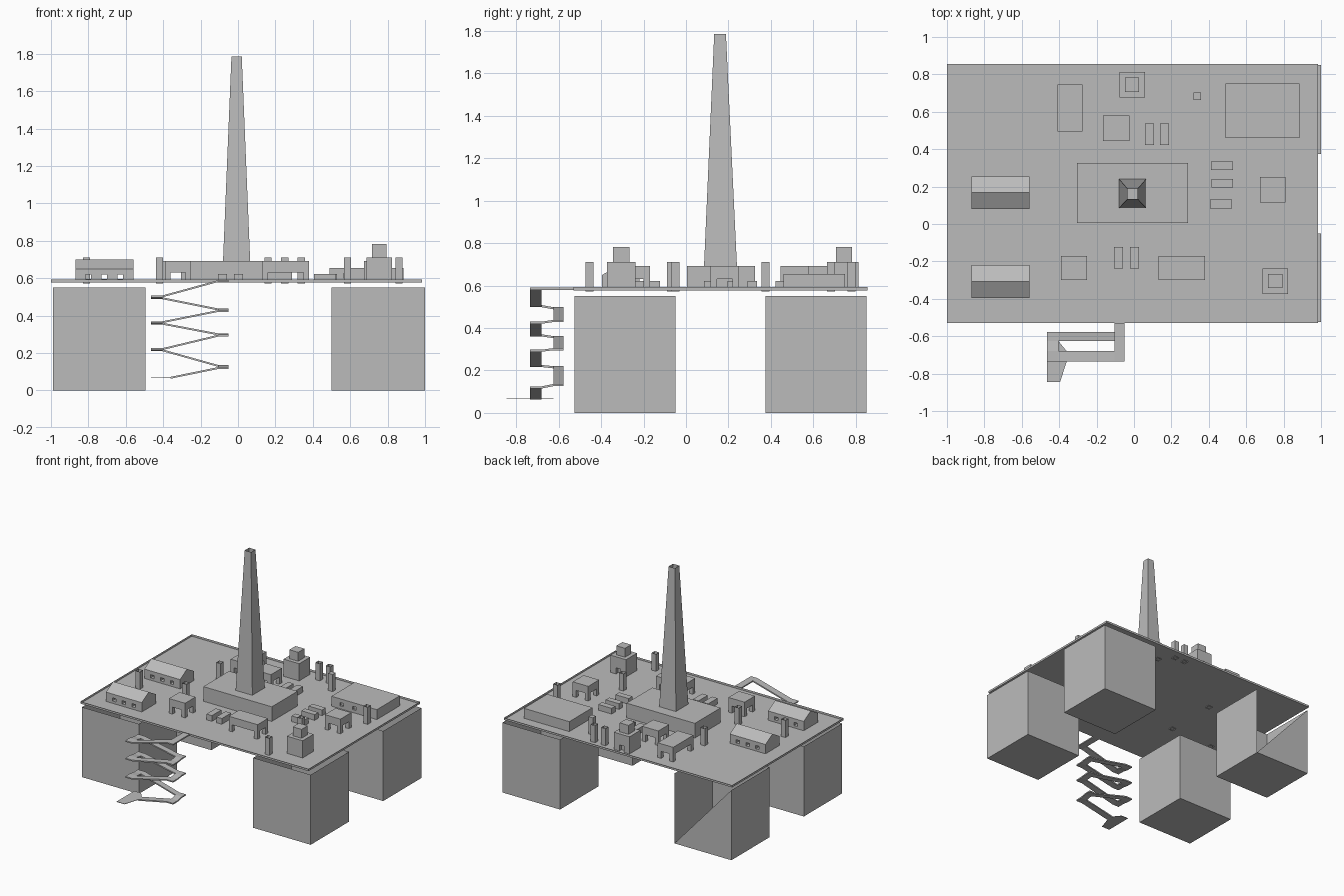
import bpy, bmesh
from mathutils import Vector

default_cube = bpy.data.objects.get("Cube")
if default_cube:
    bpy.data.objects.remove(default_cube, do_unlink=True)

grey = bpy.data.materials.new("plain grey")
grey.use_nodes = True
grey.diffuse_color = (0.5, 0.5, 0.5, 1)
grey.node_tree.nodes["Principled BSDF"].inputs["Base Color"].default_value = grey.diffuse_color

FLOOR = 0.577
RIM = 0.593


def finish(name, bm, fix_normals=True):
    """Turn a bmesh into a named grey object."""
    if fix_normals:
        bmesh.ops.recalc_face_normals(bm, faces=bm.faces[:])
    mesh = bpy.data.meshes.new(name)
    bm.to_mesh(mesh)
    bm.free()
    mesh.materials.append(grey)
    obj = bpy.data.objects.new(name, mesh)
    bpy.context.collection.objects.link(obj)
    return obj


def add_box(bm, xs, ys, zs, top=True, bottom=True, shrink=None):
    """Add a box; its ends may be left open and its upper end may taper to shrink=(xs, ys)."""
    rings = []
    for z, (rx, ry) in zip(zs, ((xs, ys), shrink or (xs, ys))):
        rings.append([bm.verts.new((rx[i], ry[j], z)) for i, j in ((0, 0), (1, 0), (1, 1), (0, 1))])
    low, high = rings
    sides = [bm.faces.new((low[i - 1], low[i], high[i], high[i - 1])) for i in range(4)]
    if top:
        bm.faces.new(high)
    if bottom:
        bm.faces.new(low[::-1])
    return sides, low, high


def box(name, xs, ys, zs, **options):
    bm = bmesh.new()
    add_box(bm, xs, ys, zs, **options)
    return finish(name, bm)


def cut(obj, xs, ys, zs):
    """Cut a square opening straight through an object."""
    tool = box("opening_cutter", xs, ys, zs)
    tool.hide_render = True
    mod = obj.modifiers.new("opening", "BOOLEAN")
    mod.operation = "DIFFERENCE"
    mod.solver = "EXACT"
    mod.object = tool
    bpy.context.view_layer.objects.active = obj
    bpy.ops.object.modifier_apply(modifier=mod.name)
    bpy.data.objects.remove(tool, do_unlink=True)


# Deck: a shallow tray
box("deck", (-1, 0.985), (-0.53, 0.855), (FLOOR, RIM), top=False)

# Four hollow supports, open on top; one has a broken back panel
for side, xs in (("right", (-0.99, -0.495)), ("left", (0.5, 1))):
    for end, ys in (("front", (-0.525, -0.05)), ("back", (0.375, 0.85))):
        bm = bmesh.new()
        sides, low, high = add_box(bm, xs, ys, (0, 0.55), top=False)
        if (side, end) == ("right", "back"):
            bm.faces.remove(sides[3])
            bm.faces.new((low[2], low[3], high[3]))
        finish(f"support_{end}_{side}", bm)

# Central hall and its tapering open chimney
box("central_hall", (-0.305, 0.29), (0.005, 0.325), (FLOOR, 0.692))
box("chimney", (-0.08, 0.065), (0.085, 0.24), (0.692, 1.786), top=False, bottom=False,
    shrink=((-0.035, 0.02), (0.133, 0.188)))

# Two gabled houses with window openings
for number, (y0, y1) in enumerate(((0.08, 0.255), (-0.395, -0.22))):
    bm = bmesh.new()
    middle = (y0 + y1) / 2
    outline = [(y0, FLOOR), (y1, FLOOR), (y1, 0.65), (middle, 0.70), (y0, 0.65)]
    gable = bm.faces.new([bm.verts.new((-0.87, y, z)) for y, z in outline])
    side = bmesh.ops.extrude_face_region(bm, geom=[gable])
    moved = [v for v in side["geom"] if isinstance(v, bmesh.types.BMVert)]
    bmesh.ops.translate(bm, verts=moved, vec=(0.31, 0, 0))
    if not gable.is_valid or len(bm.faces) < 7:
        bm.faces.new([v for v in bm.verts if v not in moved])
    house = finish(f"gabled_house_{number}", bm)
    for x in (-0.80, -0.715, -0.63):
        cut(house, (x - 0.015, x + 0.015), (y0 - 0.1, y1 + 0.1), (0.595, 0.62))

# Low wide store
store = box("low_store", (0.49, 0.885), (0.46, 0.75), (FLOOR, 0.655))
for x in (0.58, 0.69, 0.8):
    cut(store, (x - 0.015, x + 0.015), (0.4, 0.475), (0.6, 0.625))

# Raised huts on four posts
huts = [((-0.41, -0.275), (0.495, 0.745)), ((-0.165, -0.025), (0.445, 0.58)),
        ((0.13, 0.38), (-0.30, -0.17)), ((-0.39, -0.25), (-0.30, -0.17)),
        ((0.675, 0.81), (0.115, 0.25))]
for number, (xs, ys) in enumerate(huts):
    bm = bmesh.new()
    add_box(bm, xs, ys, (0.632, 0.692))
    post = 0.03
    for x in (xs[0], xs[1] - post):
        for y in (ys[0], ys[1] - post):
            add_box(bm, (x, x + post), (y, y + post), (FLOOR, 0.632))
    finish(f"raised_hut_{number}", bm)

# Two-tier towers with a doorway
for number, (x, y) in enumerate(((-0.01, 0.745), (0.755, -0.305))):
    wide, narrow = 0.068, 0.038
    base = box(f"tower_base_{number}", (x - wide, x + wide), (y - wide, y + wide), (FLOOR, 0.712))
    cut(base, (x - 0.02, x + 0.02), (y + 0.04, y + 0.1), (0.55, 0.625))
    box(f"tower_top_{number}", (x - narrow, x + narrow), (y - narrow, y + narrow), (0.712, 0.782))

# Low crates: some lie along x, some along y
for number, (x, y) in enumerate(((0.47, 0.312), (0.472, 0.218), (0.465, 0.107))):
    box(f"crate_across_{number}", (x - 0.058, x + 0.058), (y - 0.023, y + 0.023), (FLOOR, 0.622))
for number, (x, y) in enumerate(((0.083, 0.48), (0.164, 0.48), (-0.084, -0.18), (0.002, -0.18))):
    box(f"crate_along_{number}", (x - 0.024, x + 0.024), (y - 0.058, y + 0.058), (FLOOR, 0.622))

# Slim hollow posts; the last one is capped
posts = [(0.16, 0.78), (0.25, 0.78), (0.585, -0.455), (0.585, -0.05), (-0.81, -0.07),
         (-0.42, 0.375), (-0.42, -0.05), (0.86, 0.375), (0.338, 0.683)]
for number, (x, y) in enumerate(posts):
    half = 0.019
    box(f"slim_post_{number}", (x - half, x + half), (y - half, y + half), (0.572, 0.712),
        top=number == len(posts) - 1, bottom=False)


# Zigzag ramp hanging from the front edge
def add_slab(bm, corners, thick=0.01):
    top = [bm.verts.new(c) for c in corners]
    low = [bm.verts.new(Vector(c) - Vector((0, 0, thick))) for c in corners]
    bm.faces.new(top)
    bm.faces.new(low[::-1])
    for i in range(len(top)):
        bm.faces.new((top[i - 1], low[i - 1], low[i], top[i]))


RIGHT, LEFT = (-0.105, -0.05), (-0.465, -0.405)
FRONT, BACK = (-0.735, -0.68), (-0.625, -0.577)
turns = [(RIGHT, FRONT), (LEFT, FRONT), (LEFT, BACK), (RIGHT, BACK)]
levels = [0.59, 0.508, 0.498, 0.438, 0.43, 0.37, 0.362, 0.305, 0.298, 0.226, 0.22, 0.136, 0.125]

bm = bmesh.new()
for step, z in enumerate(levels):
    xs, ys = turns[step % 4]
    add_slab(bm, [(xs[0], ys[0], z), (xs[1], ys[0], z), (xs[1], ys[1], z), (xs[0], ys[1], z)])
    if step + 1 == len(levels):
        break
    drop = levels[step + 1]
    if step % 2 == 0:  # flight along x
        a, b = (RIGHT[0], LEFT[1]) if xs is RIGHT else (LEFT[1], RIGHT[0])
        add_slab(bm, [(a, ys[0], z), (a, ys[1], z), (b, ys[1], drop), (b, ys[0], drop)])
    else:  # short link along y
        a, b = (FRONT[1], BACK[0]) if ys is FRONT else (BACK[0], FRONT[1])
        add_slab(bm, [(xs[0], a, z), (xs[1], a, z), (xs[1], b, drop), (xs[0], b, drop)])
# last flight
add_slab(bm, [(RIGHT[0], FRONT[0], levels[-1]), (RIGHT[0], FRONT[1], levels[-1]),
              (-0.36, FRONT[1], 0.073), (-0.36, FRONT[0], 0.073)])
finish("zigzag_ramp", bm)

box("ramp_bridge", RIGHT, (FRONT[1], -0.53), (0.58, 0.59))

# Flat flared landing at the foot of the ramp
bm = bmesh.new()
flare = [(-0.36, -0.68), (-0.405, -0.625), (-0.465, -0.625),
         (-0.465, -0.845), (-0.395, -0.845), (-0.36, -0.735)]
add_slab(bm, [(x, y, 0.07) for x, y in flare], thick=0.003)
finish("ramp_landing", bm)
